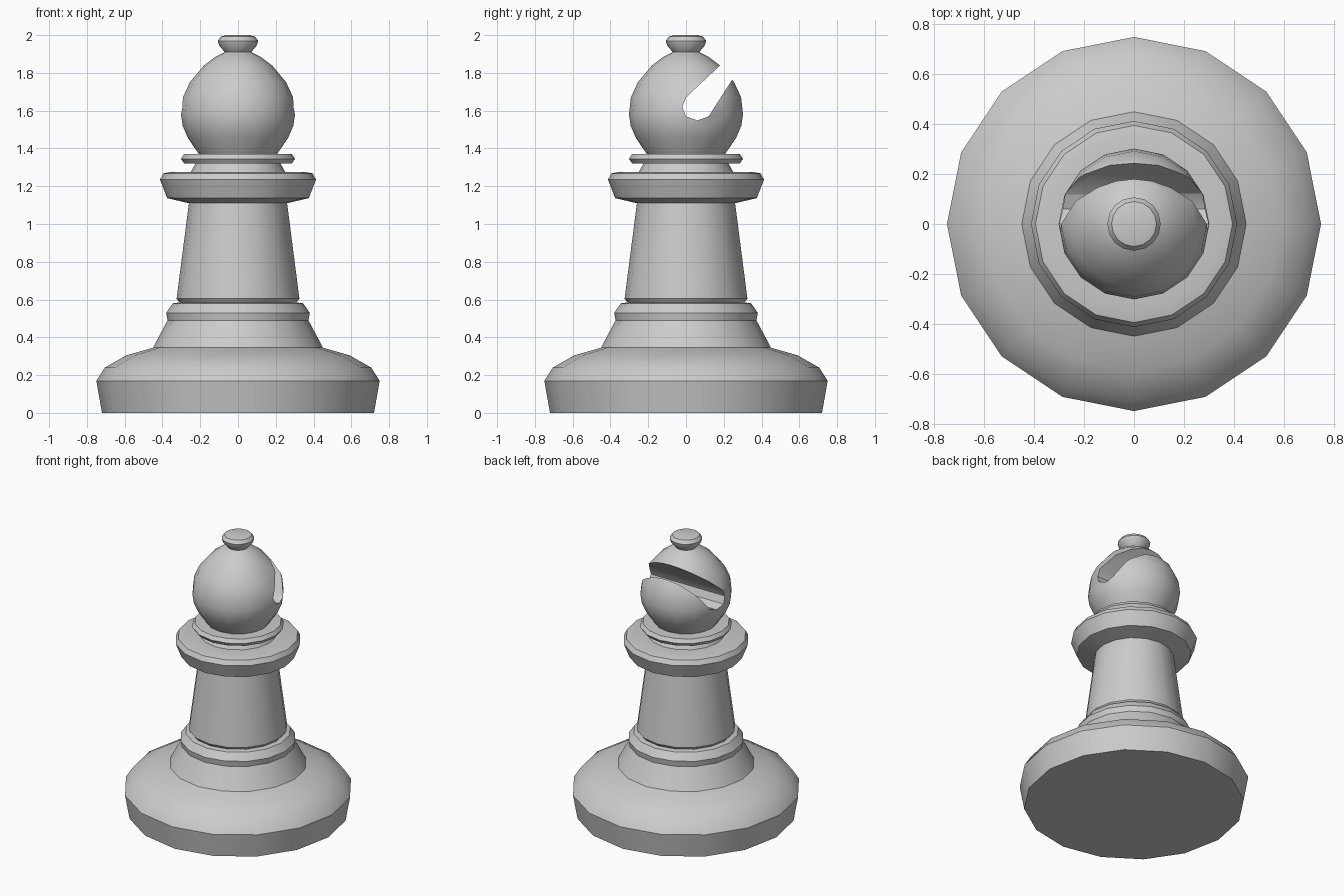
import bpy, bmesh, math

if "Cube" in bpy.data.objects:
    bpy.data.objects.remove(bpy.data.objects["Cube"])

SIDES = 16


def finish(obj, angle=40):
    bpy.ops.object.select_all(action='DESELECT')
    obj.select_set(True)
    bpy.context.view_layer.objects.active = obj
    bpy.ops.object.shade_smooth_by_angle(angle=math.radians(angle))


def make_object(name, bm):
    bmesh.ops.recalc_face_normals(bm, faces=bm.faces)
    mesh = bpy.data.meshes.new(name)
    bm.to_mesh(mesh)
    bm.free()
    obj = bpy.data.objects.new(name, mesh)
    bpy.context.collection.objects.link(obj)
    return obj


def lathe(name, profile):
    """Revolve (radius, height) points, capping each end that is marked by radius 0."""
    bm = bmesh.new()
    rings = []
    for r, z in profile:
        if r == 0:
            rings.append([bm.verts.new((0, 0, z))] * SIDES)
        else:
            rings.append([bm.verts.new((r * math.cos(math.tau * i / SIDES),
                                        r * math.sin(math.tau * i / SIDES), z))
                          for i in range(SIDES)])
    for low, high in zip(rings, rings[1:]):
        for i in range(SIDES):
            j = (i + 1) % SIDES
            corners = dict.fromkeys((low[i], low[j], high[j], high[i]))
            bm.faces.new(list(corners))
    # open strips need outward normals too, so closed and open parts share this step
    return make_object(name, bm)


# Wide foot with sloping shoulder and plinth
foot = lathe("foot", [(0, 0), (0.72, 0), (0.75, 0.17), (0.705, 0.24), (0.59, 0.305),
                      (0.45, 0.345), (0.373, 0.49)])

# Ring under the column
lower_ring = lathe("lower_ring", [(0.373, 0.49), (0.38, 0.53), (0.345, 0.58), (0.31, 0.585)])

# Tapered column
column = lathe("column", [(0.31, 0.585), (0.325, 0.605), (0.26, 1.11)])

# Wide collar, neck and thin upper ring
collar = lathe("collar", [(0.26, 1.11), (0.375, 1.137), (0.413, 1.235), (0.395, 1.268),
                          (0.36, 1.275), (0.25, 1.275), (0.225, 1.32)])
upper_ring = lathe("upper_ring", [(0.225, 1.32), (0.285, 1.32), (0.302, 1.345),
                                  (0.285, 1.37), (0.2, 1.37)])

# Round head with the finial knob
head = lathe("head", [(0, 1.36), (0.2, 1.36), (0.265, 1.455), (0.293, 1.52), (0.302, 1.58),
                      (0.292, 1.67), (0.255, 1.75), (0.18, 1.84), (0.12, 1.885),
                      (0.07, 1.91), (0.1, 1.945), (0.107, 1.97), (0.09, 1.993),
                      (0.06, 2.0), (0, 2.0)])

# Slanted notch cut through the back of the head
notch = [(0.36, 2.02), (0.17, 1.83), (0.0, 1.67), (-0.02, 1.62), (0.0, 1.57),
         (0.06, 1.548), (0.12, 1.57), (0.245, 1.765), (0.36, 1.95)]
bm = bmesh.new()
face = bm.faces.new([bm.verts.new((-0.5, y, z)) for y, z in notch])
side = bmesh.ops.extrude_face_region(bm, geom=[face], use_keep_orig=True)
for v in side["geom"]:
    if isinstance(v, bmesh.types.BMVert):
        v.co.x = 0.5
cutter = make_object("notch_cutter", bm)

mod = head.modifiers.new("notch", 'BOOLEAN')
mod.operation = 'DIFFERENCE'
mod.solver = 'EXACT'
mod.object = cutter
bpy.context.view_layer.objects.active = head
bpy.ops.object.modifier_apply(modifier=mod.name)
bpy.data.objects.remove(cutter, do_unlink=True)

for part in (foot, lower_ring, column, collar, upper_ring, head):
    finish(part)
